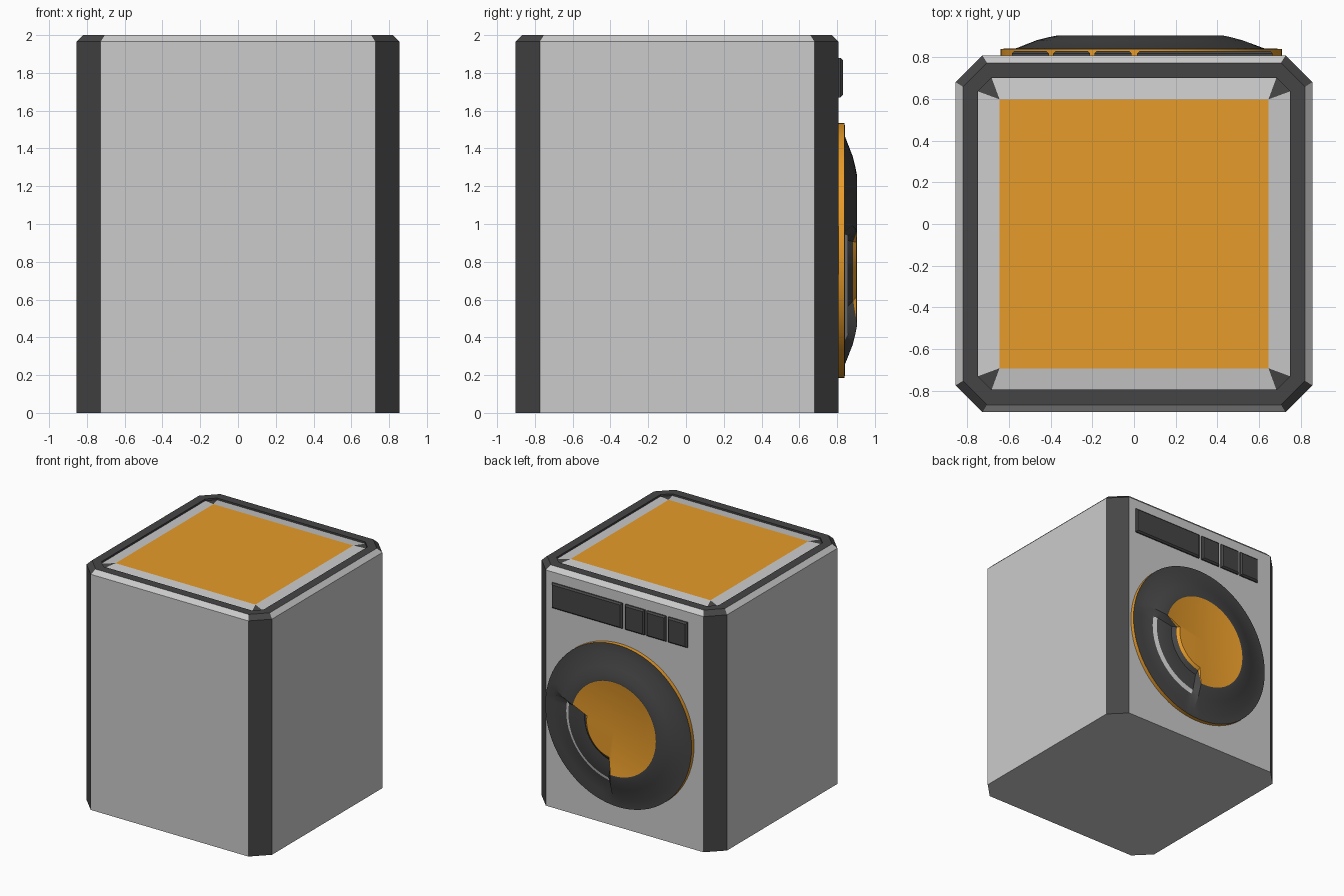
import bpy, bmesh, math

if "Cube" in bpy.data.objects:
    bpy.data.objects.remove(bpy.data.objects["Cube"])


def material(name, rgb):
    m = bpy.data.materials.new(name)
    m.diffuse_color = (*rgb, 1)
    m.use_nodes = True
    m.node_tree.nodes["Principled BSDF"].inputs["Base Color"].default_value = m.diffuse_color
    return m


LIGHT, DARK, ORANGE = 0, 1, 2
MATS = [material("light_grey", (0.6, 0.6, 0.6)),
        material("dark_grey", (0.06, 0.06, 0.06)),
        material("orange", (0.8, 0.33, 0.023))]


def finish(bm, name):
    bmesh.ops.remove_doubles(bm, verts=bm.verts, dist=1e-4)
    bmesh.ops.recalc_face_normals(bm, faces=bm.faces)
    me = bpy.data.meshes.new(name)
    bm.to_mesh(me)
    bm.free()
    for m in MATS:
        me.materials.append(m)
    ob = bpy.data.objects.new(name, me)
    bpy.context.collection.objects.link(ob)
    return ob


def bridge(bm, a, b, pick):
    n = len(a)
    for i in range(n):
        j = (i + 1) % n
        f = bm.faces.new((a[i], a[j], b[j], b[i]))
        f.material_index = pick(i)


# Cabinet: stacked octagon loops, even edges are corner chamfers
CY = -0.047


def octagon(bm, h, c, z):
    pts = []
    for sx, sy in ((1, 1), (-1, 1), (-1, -1), (1, -1)):
        pair = [(sx * h, sy * (h - c)), (sx * (h - c), sy * h)]
        pts += pair if sx * sy > 0 else pair[::-1]
    return [bm.verts.new((x, y + CY, z)) for x, y in pts]


bm = bmesh.new()
loops = [octagon(bm, *p) for p in ((0.855, 0.128, 0), (0.855, 0.128, 1.965),
                                   (0.82, 0.115, 2.0), (0.748, 0.065, 2.0),
                                   (0.748, 0.065, 1.985), (0.645, 0, 1.999))]
for k in range(5):
    bridge(bm, loops[k], loops[k + 1],
           lambda i: DARK if k in (2, 3) or i % 2 == 0 else LIGHT)
bm.faces.new(loops[0]).material_index = LIGHT
bm.faces.new(loops[5][::2]).material_index = ORANGE
finish(bm, "cabinet")

# Door: profile swept round, swapped for a finger scoop in one sector
NORMAL = [(.675, .805), (.675, .84), (.60, .843), (.50, .882),
          (.44, .897), (.40, .905), (.39, .905), (.38, .902)]
SCOOP = [(.675, .805), (.675, .84), (.60, .842), (.48, .843),
         (.45, .858), (.30, .858), (.27, .885), (.25, .903)]
STEPS = 72
angles = [math.radians(360 * i / STEPS - 180) for i in range(STEPS)]


def in_scoop(i):
    return -82 < math.degrees(angles[i % STEPS]) < 12


bm = bmesh.new()
rings = []
for k in range(len(NORMAL)):
    ring = []
    for i, a in enumerate(angles):
        r, y = (SCOOP if in_scoop(i) else NORMAL)[k]
        ring.append(bm.verts.new((0.035 + r * math.cos(a), y, 0.86 + r * math.sin(a))))
    rings.append(ring)


def door_colour(k, i):
    if k in (0, 6):
        return ORANGE
    return LIGHT if k == 3 and in_scoop(i) and in_scoop(i + 1) else DARK


for k in range(len(NORMAL) - 1):
    bridge(bm, rings[k], rings[k + 1], lambda i: door_colour(k, i))
centre = bm.verts.new((0.035, 0.905, 0.86))
for i in range(STEPS):
    f = bm.faces.new((rings[-1][i], rings[-1][(i + 1) % STEPS], centre))
    f.material_index = ORANGE
door = finish(bm, "door")
bpy.context.view_layer.objects.active = door
door.select_set(True)
bpy.ops.object.shade_smooth_by_angle(angle=math.radians(28))
door.select_set(False)


# Control panel: shallow plates with tapered fronts
def plate(name, x0, x1, z0=1.67, z1=1.88):
    bm = bmesh.new()
    rows = [[bm.verts.new(p) for p in ((x0 + d, y, z0 + d), (x1 - d, y, z0 + d),
                                       (x1 - d, y, z1 - d), (x0 + d, y, z1 - d))]
            for d, y in ((0, .805), (0, .818), (.012, .83))]
    for a, b in zip(rows, rows[1:]):
        bridge(bm, a, b, lambda i: DARK)
    for r in (rows[0], rows[-1]):
        bm.faces.new(r).material_index = DARK
    finish(bm, name)


plate("display_panel", 0.015, 0.665)
for n, x in enumerate((-0.19, -0.388, -0.586)):
    plate(f"button_{n + 1}", x, x + 0.178)
